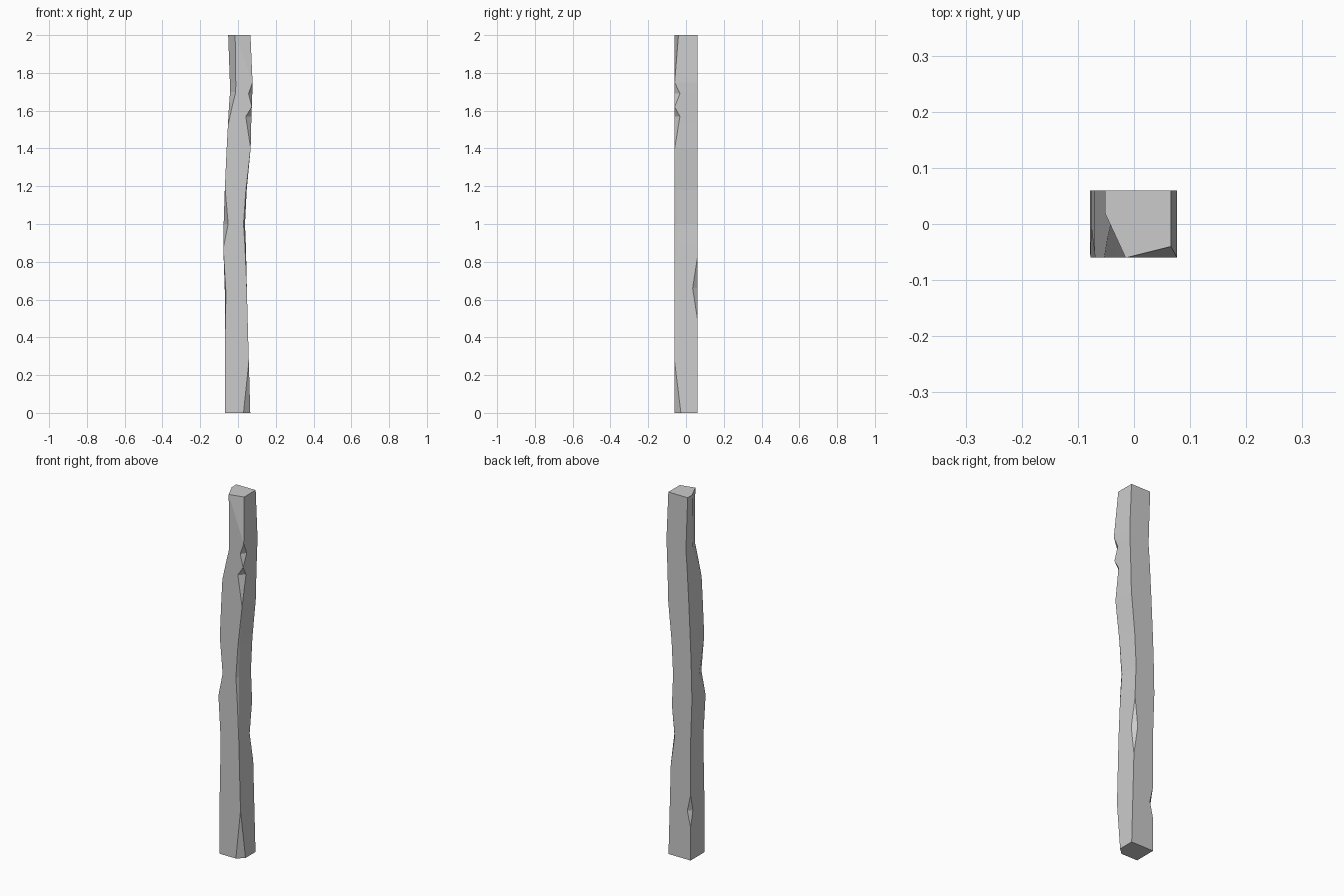
import bpy
import bmesh

cube = bpy.data.objects.get("Cube")
if cube:
    bpy.data.objects.remove(cube, do_unlink=True)

HALF_DEPTH = 0.06

# Crooked outline: height, left edge x, right edge x
OUTLINE = [
    (0, -0.07, 0.065), (0.35, -0.07, 0.055), (0.65, -0.07, 0.047),
    (0.88, -0.078, 0.042), (1.0, -0.076, 0.037), (1.18, -0.07, 0.046),
    (1.4, -0.06, 0.067), (1.53, -0.053, 0.07), (1.62, -0.048, 0.073),
    (1.7, -0.042, 0.076), (1.75, -0.043, 0.077), (2, -0.052, 0.066),
]

# Chips cut from each corner: height, width in x, depth in y
FRONT_LOW_X = [(0.32, 0, 0), (0.62, 0.006, 0.03), (0.87, 0, 0),
               (1.0, 0.024, 0.055), (1.2, 0, 0), (1.52, 0, 0),
               (1.7, 0.03, 0.06), (2, 0.037, 0.08)]
FRONT_HIGH_X = [(0, 0.036, 0.033), (0.27, 0, 0), (0.65, 0, 0),
                (1.0, 0.008, 0.015), (1.4, 0, 0), (1.57, 0.03, 0.028),
                (1.62, 0, 0), (1.69, 0.02, 0.028), (1.75, 0, 0),
                (2, 0.08, 0.02)]
BACK_HIGH_X = [(0.5, 0, 0), (0.66, 0.02, 0.025), (0.82, 0, 0)]
BACK_LOW_X = [(0.18, 0, 0), (0.27, 0.02, 0.02), (0.36, 0, 0)]


def sample(table, z):
    """Linear interpolation of a height table."""
    if z <= table[0][0]:
        return table[0][1:]
    for a, b in zip(table, table[1:]):
        if z <= b[0]:
            t = (z - a[0]) / (b[0] - a[0])
            return tuple(p + (q - p) * t for p, q in zip(a[1:], b[1:]))
    return table[-1][1:]


def ring(z):
    """Eight points around the post, two for each chipped corner."""
    lo, hi = sample(OUTLINE, z)
    corners = [(lo, -1, 1, FRONT_LOW_X), (hi, -1, -1, FRONT_HIGH_X),
               (hi, 1, -1, BACK_HIGH_X), (lo, 1, 1, BACK_LOW_X)]
    points = []
    for i, (x, side, inward, chips) in enumerate(corners):
        dx, dy = sample(chips, z)
        y = side * HALF_DEPTH
        pair = [(x, y - side * dy, z), (x + inward * dx, y, z)]
        points += pair if i % 2 == 0 else pair[::-1]
    return points


# Post: rings joined at every height where something changes
tables = (OUTLINE, FRONT_LOW_X, FRONT_HIGH_X, BACK_HIGH_X, BACK_LOW_X)
heights = sorted({row[0] for table in tables for row in table})
bm = bmesh.new()
rings = [[bm.verts.new(p) for p in ring(z)] for z in heights]
for low, high in zip(rings, rings[1:]):
    for i in range(8):
        j = (i + 1) % 8
        bm.faces.new((low[i], low[j], high[j], high[i]))
bm.faces.new(rings[0][::-1])
bm.faces.new(rings[-1])
bmesh.ops.remove_doubles(bm, verts=bm.verts, dist=0.0005)
bmesh.ops.recalc_face_normals(bm, faces=bm.faces)

mesh = bpy.data.meshes.new("post")
bm.to_mesh(mesh)
bm.free()
post = bpy.data.objects.new("post", mesh)
bpy.context.collection.objects.link(post)

# Plain grey
grey = bpy.data.materials.new("plain_grey")
grey.use_nodes = True
colour = (0.6, 0.6, 0.6, 1)
grey.diffuse_color = colour
grey.node_tree.nodes["Principled BSDF"].inputs["Base Color"].default_value = colour
mesh.materials.append(grey)
